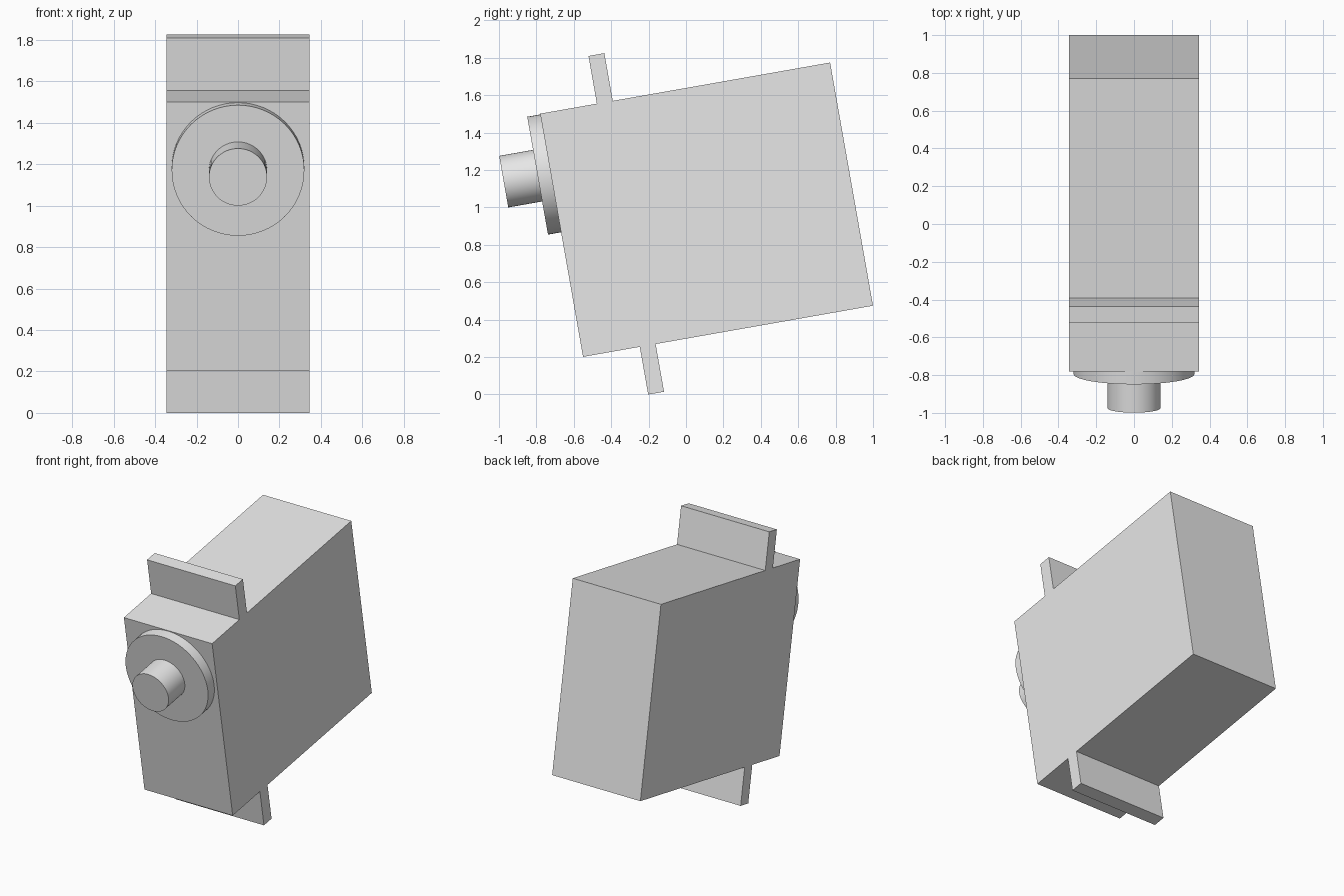
import bpy
import bmesh
from math import radians, pi
from mathutils import Matrix

cube = bpy.data.objects.get("Cube")
if cube:
    bpy.data.objects.remove(cube, do_unlink=True)

grey = bpy.data.materials.new("plain grey")
grey.use_nodes = True
colour = (0.8, 0.8, 0.8, 1)
grey.diffuse_color = colour
grey.node_tree.nodes["Principled BSDF"].inputs["Base Color"].default_value = colour

# The whole motor leans back about the x axis
TILT = Matrix.Translation((0, 0.11, 0.988)) @ Matrix.Rotation(radians(10), 4, 'X')
HALF_LENGTH = 0.787
HALF_HEIGHT = 0.66
WIDTH = 0.688
SHAFT_Z = 0.336


def finish(name, bm, smooth=False):
    mesh = bpy.data.meshes.new(name)
    bmesh.ops.recalc_face_normals(bm, faces=bm.faces)
    bm.to_mesh(mesh)
    bm.free()
    mesh.materials.append(grey)
    obj = bpy.data.objects.new(name, mesh)
    bpy.context.collection.objects.link(obj)
    obj.matrix_world = TILT
    if smooth:
        bpy.ops.object.select_all(action='DESELECT')
        obj.select_set(True)
        bpy.context.view_layer.objects.active = obj
        bpy.ops.object.shade_smooth_by_angle(angle=radians(30))


def cylinder(name, radius, front, back):
    bm = bmesh.new()
    place = Matrix.Translation((0, (front + back) / 2, SHAFT_Z)) @ Matrix.Rotation(pi / 2, 4, 'X')
    bmesh.ops.create_cone(bm, cap_ends=True, segments=64, radius1=radius,
                          radius2=radius, depth=back - front, matrix=place)
    finish(name, bm, smooth=True)


# Case with both mounting tabs, extruded from one side profile
FLANGE_FRONT, FLANGE_BACK, FLANGE_TOP = -0.479, -0.393, 0.919
upper = [(-HALF_LENGTH, HALF_HEIGHT), (FLANGE_FRONT, HALF_HEIGHT),
         (FLANGE_FRONT, FLANGE_TOP), (FLANGE_BACK, FLANGE_TOP),
         (FLANGE_BACK, HALF_HEIGHT), (HALF_LENGTH, HALF_HEIGHT)]
profile = upper + [(y, -z) for y, z in reversed(upper)]
bm = bmesh.new()
side = bm.faces.new([bm.verts.new((-WIDTH / 2, y, z)) for y, z in profile])
new = bmesh.ops.extrude_face_region(bm, geom=[side])["geom"]
bmesh.ops.translate(bm, vec=(WIDTH, 0, 0),
                    verts=[v for v in new if isinstance(v, bmesh.types.BMVert)])
finish("case_with_mounting_tabs", bm)

# Raised collar and output shaft on the front
cylinder("shaft_collar", 0.32, -0.858, -HALF_LENGTH)
cylinder("output_shaft", 0.14, -1.042, -0.858)
